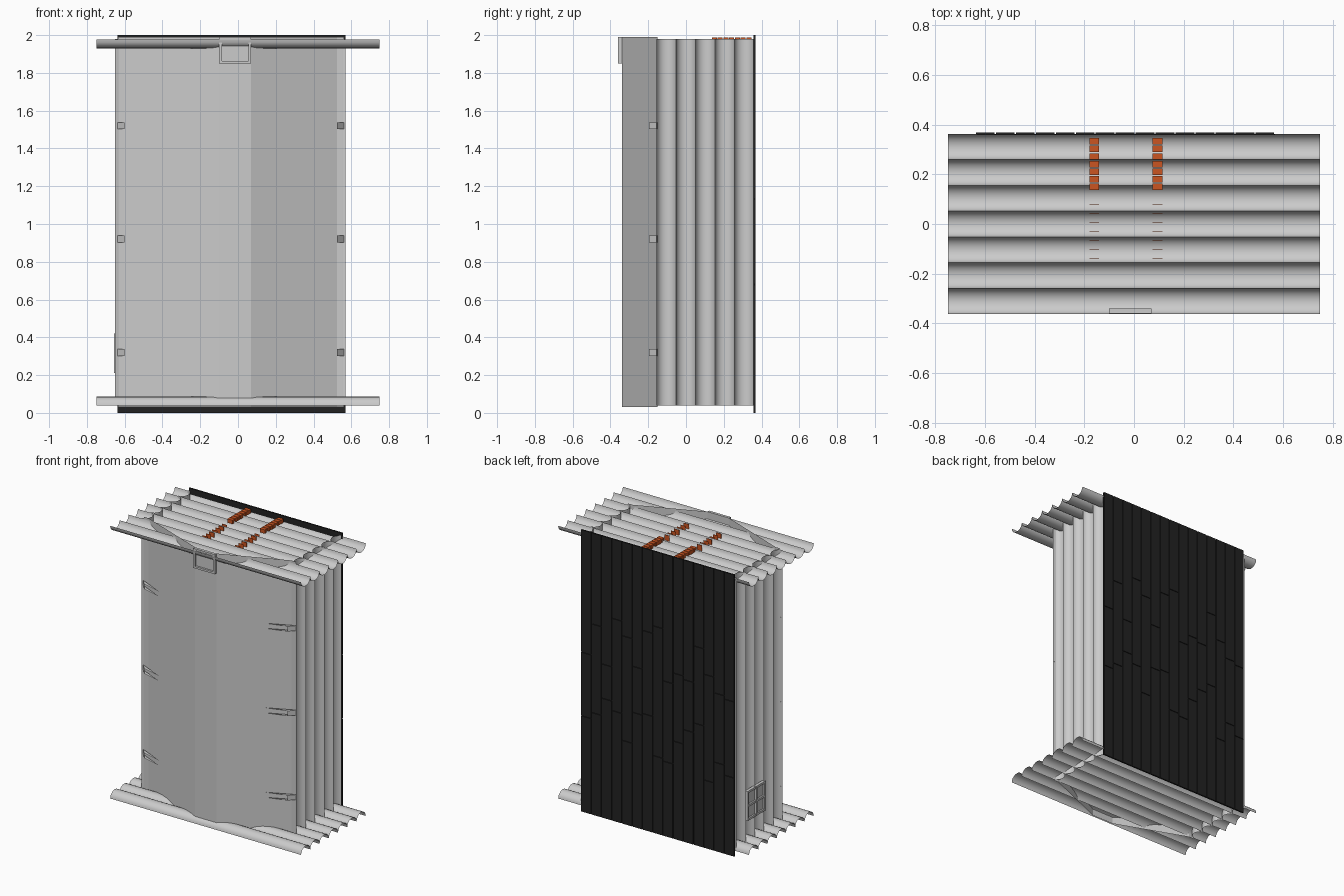
import bpy, bmesh, math, random
from mathutils import Vector

if "Cube" in bpy.data.objects:
    bpy.data.objects.remove(bpy.data.objects["Cube"])
random.seed(4)

def material(name, rgb):
    m = bpy.data.materials.new(name)
    m.diffuse_color = (*rgb, 1)
    m.use_nodes = True
    m.node_tree.nodes["Principled BSDF"].inputs["Base Color"].default_value = m.diffuse_color
    return m

BLACK = material("black", (0.016, 0.016, 0.016))
ORANGE = material("orange", (0.6, 0.09, 0.015))

def finish(name, bm, mat=None, smooth=False):
    me = bpy.data.meshes.new(name)
    bm.to_mesh(me)
    bm.free()
    ob = bpy.data.objects.new(name, me)
    bpy.context.collection.objects.link(ob)
    if mat:
        me.materials.append(mat)
    if smooth:
        bpy.ops.object.select_all(action='DESELECT')
        ob.select_set(True)
        bpy.context.view_layer.objects.active = ob
        bpy.ops.object.shade_smooth_by_angle(angle=math.radians(35))
    return ob

def add_box(bm, lo, hi):
    lo, hi = Vector(lo), Vector(hi)
    verts = bmesh.ops.create_cube(bm, size=1)["verts"]
    for v in verts:
        v.co = (lo + hi) / 2 + v.co * (hi - lo)

def boxes(name, items, mat=None):
    bm = bmesh.new()
    for lo, hi in items:
        add_box(bm, lo, hi)
    return finish(name, bm, mat)

def sweep(name, pts, offset, smooth=False):
    # open sheet: a profile swept along an offset
    bm = bmesh.new()
    a = [bm.verts.new(p) for p in pts]
    b = [bm.verts.new(Vector(p) + Vector(offset)) for p in pts]
    for i in range(len(pts) - 1):
        bm.faces.new((a[i], a[i + 1], b[i + 1], b[i]))
    return finish(name, bm, None, smooth)

def scallops(y0, y1, count, depth, steps=10):
    # (y, inset) pairs: half-round flutes meeting at sharp outward ridges
    w = (y1 - y0) / count
    out = [(y0, 0)]
    for c in range(count):
        for s in range(1, steps + 1):
            t = math.pi * s / steps
            out.append((y0 + w * (c + 0.5 - 0.5 * math.cos(t)), depth * math.sin(t)))
    return out

# fluted top and bottom sheets
flutes = scallops(-0.363, 0.363, 7, 0.046)
sweep("top_sheet", [(-0.75, y, 1.976 - d) for y, d in flutes], (1.5, 0, 0), True)
sweep("bottom_sheet", [(0.75, y, 0.04 + d) for y, d in flutes], (-1.5, 0, 0), True)

# fluted side walls
flutes = scallops(-0.155, 0.36, 5, 0.045)
sweep("right_wall", [(0.57 - d, y, 0.04) for y, d in flutes], (0, 0, 1.94), True)
sweep("left_wall", [(-0.65 + d, y, 1.98) for y, d in flutes], (0, 0, -1.94), True)

# folded front panel with edge flanges
sweep("front_panel", [(-0.635, -0.15, 0.03), (-0.60, -0.15, 0.03), (-0.10, -0.34, 0.03),
                      (0.07, -0.34, 0.03), (0.525, -0.15, 0.03), (0.56, -0.15, 0.03)],
      (0, 0, 1.96))

# framed plate at the top of the front
x0, x1, z0, z1, t = -0.10, 0.07, 1.85, 1.99, 0.014
boxes("front_plate", [
    ((x0, -0.36, z0), (x1, -0.34, z0 + t)), ((x0, -0.36, z1 - t), (x1, -0.34, z1)),
    ((x0, -0.36, z0 + t), (x0 + t, -0.34, z1 - t)), ((x1 - t, -0.36, z0 + t), (x1, -0.34, z1 - t)),
    ((x0 + t, -0.346, z0 + t), (x1 - t, -0.34, z1 - t))])

# pointed brackets on both front corners
def bracket(name, corner, tip, outer):
    bm = bmesh.new()
    for z_mid in (0.32, 0.92, 1.52):
        for dz in (-0.018, 0.018):
            pts = [outer, corner, tip]
            bm.faces.new([bm.verts.new((x, y, z_mid + dz)) for x, y in pts])
        quad = [(*outer, z_mid - 0.018), (*corner, z_mid - 0.018),
                (*corner, z_mid + 0.018), (*outer, z_mid + 0.018)]
        bm.faces.new([bm.verts.new(p) for p in quad])
    finish(name, bm)

bracket("right_brackets", (0.525, -0.195), (0.38, -0.235), (0.565, -0.15))
bracket("left_brackets", (-0.60, -0.195), (-0.45, -0.235), (-0.64, -0.15))

# dark planked back: each column is split at random joints
planks = [((-0.635, 0.358, 0.0), (0.568, 0.363, 2.0))]
n, left, right = 15, -0.637, 0.57
w = (right - left) / n
for i in range(n):
    a = left + i * w
    j1, j2 = random.uniform(0.45, 0.9), random.uniform(1.05, 1.5)
    for lo, hi in ((0, j1), (j1 + 0.005, j2), (j2 + 0.005, 2)):
        planks.append(((a, 0.362, lo), (a + w - 0.005, 0.369, hi)))
boxes("back_planks", planks, BLACK)

# two rows of orange clips on the roof
clips = []
for x in (-0.16, 0.095):
    for k in range(7):
        y = 0.137 + k * 0.0305
        clips.append(((x - 0.02, y, 1.96), (x + 0.02, y + 0.026, 1.987)))
boxes("roof_clips", clips, ORANGE)

# thin upright tabs in the flutes ahead of the clips
tabs = []
for x in (-0.16, 0.095):
    for k in range(7):
        y = -0.14 + k * 0.036
        tabs.append(((x - 0.02, y, 1.935), (x + 0.02, y + 0.002, 1.976)))
boxes("roof_tabs", tabs, ORANGE)

# vent grille low on the left wall
grille = []
for y in (0.04, 0.135, 0.23):
    grille.append(((-0.657, y, 0.21), (-0.635, y + 0.015, 0.42)))
for z in (0.21, 0.307, 0.405):
    grille.append(((-0.656, 0.04, z), (-0.635, 0.245, z + 0.015)))
grille.append(((-0.645, 0.045, 0.215), (-0.637, 0.24, 0.415)))
boxes("side_vent", grille)
